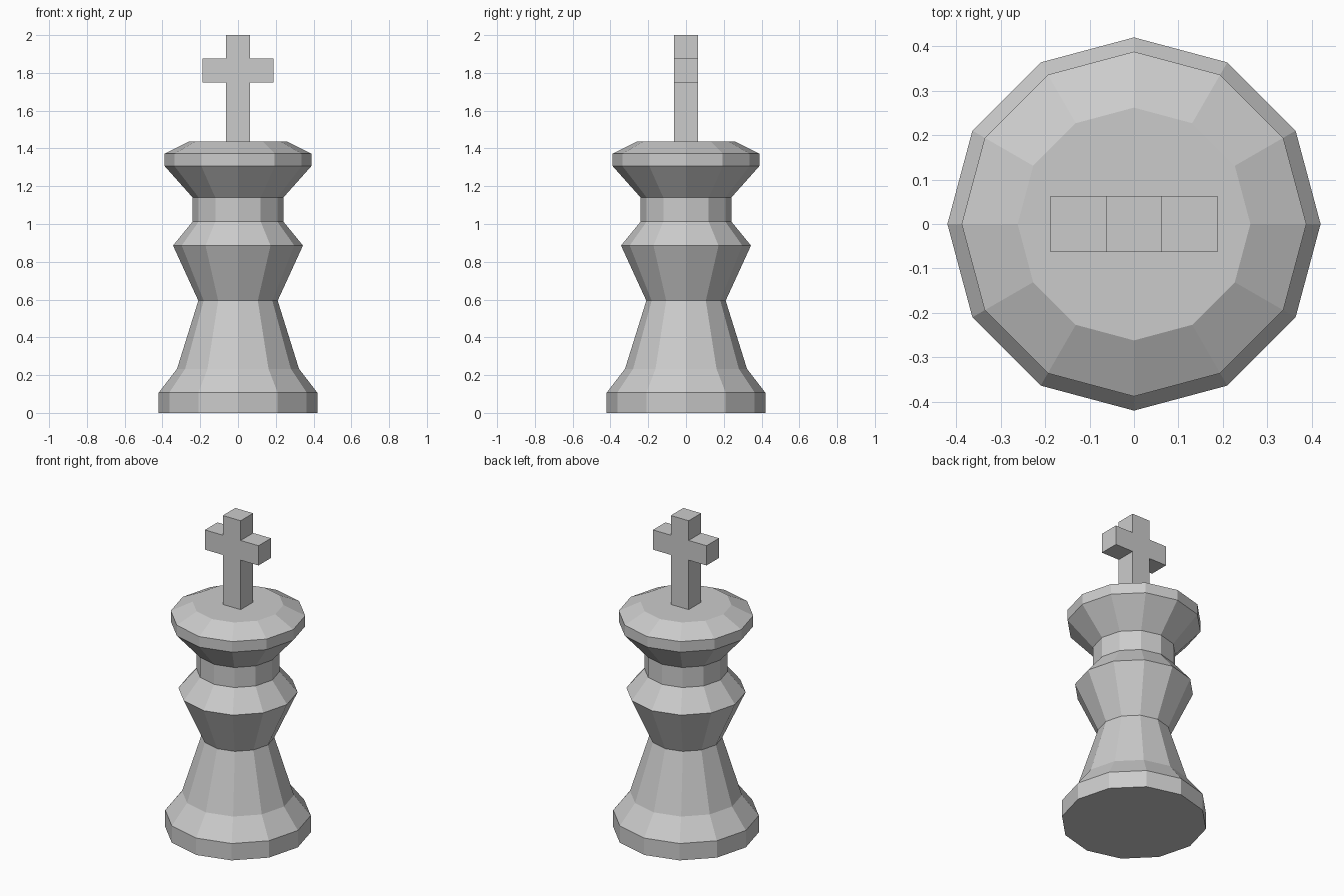
import bpy, bmesh
from math import cos, sin, pi

if "Cube" in bpy.data.objects:
    bpy.data.objects.remove(bpy.data.objects["Cube"])

SIDES = 12


def make_object(name, bm):
    bmesh.ops.recalc_face_normals(bm, faces=bm.faces[:])
    mesh = bpy.data.meshes.new(name)
    bm.to_mesh(mesh)
    bm.free()
    obj = bpy.data.objects.new(name, mesh)
    bpy.context.collection.objects.link(obj)
    return obj


# Turned body: (radius, height) profile revolved into flat facets
profile = [(0.42, 0), (0.42, 0.107), (0.323, 0.233), (0.21, 0.594),
           (0.344, 0.886), (0.24, 1.013), (0.24, 1.14), (0.388, 1.306),
           (0.388, 1.373), (0.262, 1.436)]
bm = bmesh.new()
rings = [[bm.verts.new((r * cos(2 * pi * i / SIDES), r * sin(2 * pi * i / SIDES), z))
          for i in range(SIDES)] for r, z in profile]
for low, high in zip(rings, rings[1:]):
    for i in range(SIDES):
        j = (i + 1) % SIDES
        bm.faces.new((low[i], low[j], high[j], high[i]))
bm.faces.new(rings[0][::-1])
bm.faces.new(rings[-1])
make_object("turned_body", bm)

# Cross finial: outline mirrored about x = 0, then extruded in depth
t, arm, depth = 0.0625, 0.188, 0.0625
half = [(t, 1.43), (t, 1.75), (arm, 1.75), (arm, 1.875), (t, 1.875), (t, 2.0)]
outline = half + [(-x, z) for x, z in reversed(half)]
bm = bmesh.new()
front = bm.faces.new([bm.verts.new((x, -depth, z)) for x, z in outline])
back = bmesh.ops.extrude_face_region(bm, geom=[front], use_keep_orig=True)["geom"]
bmesh.ops.translate(bm, vec=(0, 2 * depth, 0),
                    verts=[g for g in back if isinstance(g, bmesh.types.BMVert)])
make_object("cross_finial", bm)
